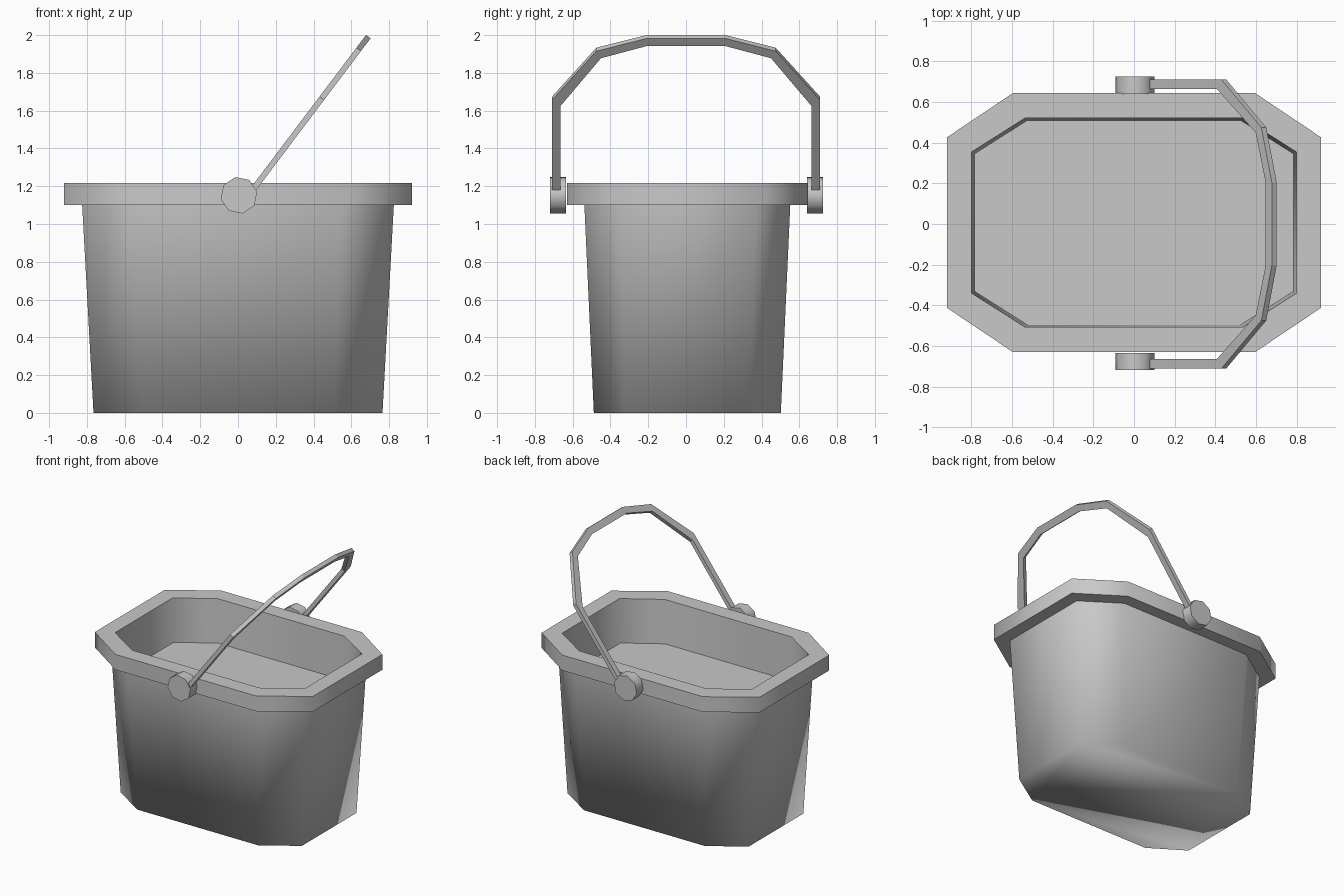
import bpy, bmesh, math
from mathutils import Vector

cube = bpy.data.objects.get("Cube")
if cube:
    bpy.data.objects.remove(cube, do_unlink=True)

grey = bpy.data.materials.new("plain grey")
grey.use_nodes = True
colour = (0.58, 0.58, 0.58, 1)
grey.diffuse_color = colour
grey.node_tree.nodes["Principled BSDF"].inputs["Base Color"].default_value = colour


def finish(bm, name):
    bmesh.ops.recalc_face_normals(bm, faces=bm.faces[:])
    mesh = bpy.data.meshes.new(name)
    bm.to_mesh(mesh)
    bm.free()
    mesh.materials.append(grey)
    obj = bpy.data.objects.new(name, mesh)
    bpy.context.collection.objects.link(obj)
    return obj


def skin(bm, rings):
    """Join consecutive closed rings of vertices with quads."""
    for a, b in zip(rings, rings[1:]):
        n = len(a)
        for i in range(n):
            j = (i + 1) % n
            bm.faces.new((a[i], a[j], b[j], b[i]))


def octagon(bm, x, y, cx, cy, z):
    """Rectangle of half size x, y with corners cut back to cx, cy."""
    pts = [(x, -cy), (x, cy), (cx, y), (-cx, y),
           (-x, cy), (-x, -cy), (-cx, -y), (cx, -y)]
    return [bm.verts.new((px, py + 0.007, z)) for px, py in pts]


# Bucket: tapered wall, overhanging rim and raised floor
bm = bmesh.new()
rings = [octagon(bm, *r) for r in (
    (0.765, 0.495, 0.51, 0.33, 0),
    (0.825, 0.545, 0.55, 0.36, 1.1),
    (0.92, 0.638, 0.595, 0.42, 1.1),
    (0.92, 0.638, 0.595, 0.42, 1.217),
    (0.80, 0.515, 0.535, 0.347, 1.217),
    (0.785, 0.503, 0.525, 0.338, 0.885),
)]
skin(bm, rings)
bm.faces.new(rings[0])
bm.faces.new(rings[-1])
for f in bm.faces:
    f.smooth = True
# Crisp rim and floor outlines; the base blends into the wall
for ring in rings[1:]:
    for i, v in enumerate(ring):
        bm.edges.get((v, ring[i - 1])).smooth = False
finish(bm, "bucket")

# Handle: flat bar bent into an arch, leaning towards +x
bm = bmesh.new()
along = Vector((0.602, 0, 0.798))
across = Vector((0.798, 0, -0.602)) * 0.015
start = Vector((0.085, 0, 1.19))
half = [((0.71, -0.01), (0.665, -0.01)), ((0.71, 0.595), (0.665, 0.555)),
        ((0.475, 0.92), (0.45, 0.873)), ((0.205, 1.005), (0.21, 0.953))]
stations = half + [((-o[0], o[1]), (-i[0], i[1])) for o, i in reversed(half)]
sections = []
for outer, inner in stations:
    po, pi = (start + along * s + Vector((0, y, 0)) for y, s in (outer, inner))
    sections.append([bm.verts.new(p) for p in
                     (po - across, po + across, pi + across, pi - across)])
skin(bm, sections)
bm.faces.new(sections[0])
bm.faces.new(sections[-1])
finish(bm, "handle")

# Eight-sided pivot caps on both long sides
for side, name in ((1, "back_pivot"), (-1, "front_pivot")):
    bm = bmesh.new()
    caps = []
    for y in (0.638, 0.722):
        ring = []
        for k in range(8):
            a = math.radians(11 + 45 * k)
            ring.append(bm.verts.new((0.005 + 0.098 * math.cos(a), side * y + 0.003,
                                      1.152 + 0.098 * math.sin(a))))
        caps.append(ring)
    skin(bm, caps)
    for f in bm.faces:
        f.smooth = True
    for ring in caps:
        bm.faces.new(ring)
        for i, v in enumerate(ring):
            bm.edges.get((v, ring[i - 1])).smooth = False
    finish(bm, name)
